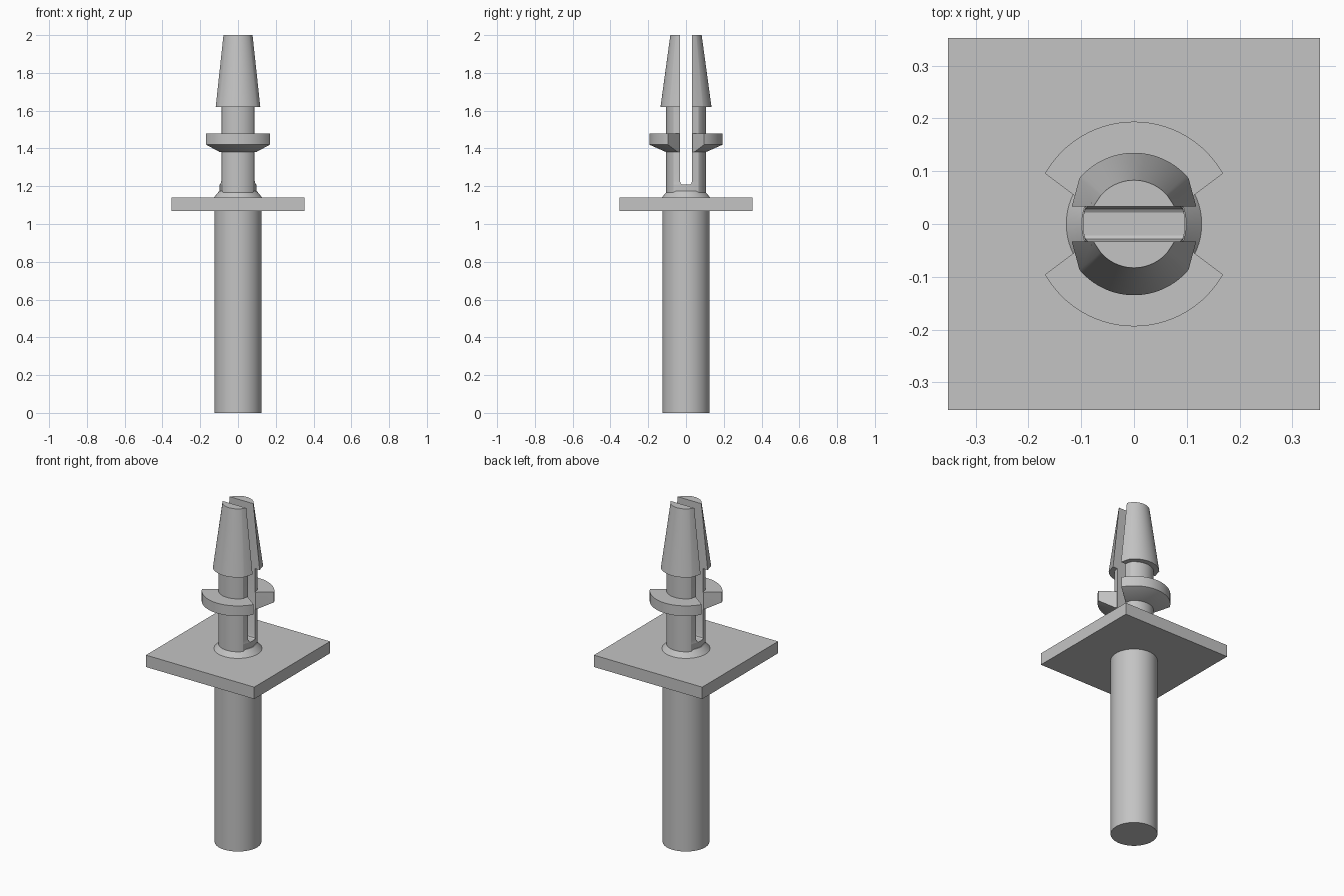
import bpy, bmesh, math

if "Cube" in bpy.data.objects:
    bpy.data.objects.remove(bpy.data.objects["Cube"])

grey = bpy.data.materials.new("light grey plastic")
grey.diffuse_color = (0.55, 0.55, 0.55, 1)
grey.use_nodes = True
grey.node_tree.nodes["Principled BSDF"].inputs["Base Color"].default_value = grey.diffuse_color


def add_object(name, bm, mirror=False):
    bmesh.ops.remove_doubles(bm, verts=bm.verts, dist=1e-5)
    bmesh.ops.recalc_face_normals(bm, faces=bm.faces)
    mesh = bpy.data.meshes.new(name)
    bm.to_mesh(mesh)
    bm.free()
    mesh.materials.append(grey)
    ob = bpy.data.objects.new(name, mesh)
    bpy.context.collection.objects.link(ob)
    if mirror:
        mod = ob.modifiers.new("mirror", 'MIRROR')
        mod.use_axis = (False, True, False)
    bpy.ops.object.select_all(action='DESELECT')
    ob.select_set(True)
    bpy.context.view_layer.objects.active = ob
    bpy.ops.object.shade_smooth_by_angle(angle=math.radians(25))
    return ob


def frustum(name, r1, r2, z1, z2):
    bm = bmesh.new()
    bmesh.ops.create_cone(bm, cap_ends=True, segments=64, radius1=r1, radius2=r2, depth=z2 - z1)
    bmesh.ops.translate(bm, verts=bm.verts, vec=(0, 0, (z1 + z2) / 2))
    return add_object(name, bm)


def half_section(r, x, y, angle):
    """Half-round outline: corner, arc, opposite corner."""
    a = math.radians(angle)
    n = 32
    arc = [a + (math.pi - 2 * a) * i / n for i in range(n + 1)]
    return [(x, y)] + [(r * math.cos(t), r * math.sin(t)) for t in arc] + [(-x, y)]


def loft(name, layers):
    """Stack half sections (z, r, x, y, angle) and mirror them across y."""
    bm = bmesh.new()
    rings = [[bm.verts.new((px, py, z)) for px, py in half_section(r, x, y, a)]
             for z, r, x, y, a in layers]
    for k, (lo, hi) in enumerate(zip(rings, rings[1:])):
        n = len(lo)
        for i in range(n):
            j = (i + 1) % n
            # leave the hidden centre plane open
            if j == 0 and layers[k][3] == 0 and layers[k + 1][3] == 0:
                continue
            bm.faces.new((lo[i], lo[j], hi[j], hi[i]))
    bm.faces.new(rings[0])
    bm.faces.new(rings[-1])
    return add_object(name, bm, mirror=True)


# Long lower post
frustum("post", 0.125, 0.125, 0, 1.075)

# Square plate
bm = bmesh.new()
bmesh.ops.create_cube(bm, size=1)
bmesh.ops.scale(bm, verts=bm.verts, vec=(0.706, 0.706, 0.07))
bmesh.ops.translate(bm, verts=bm.verts, vec=(0, 0, 1.105))
add_object("plate", bm)

# Sloped collar on the plate
frustum("collar", 0.13, 0.099, 1.138, 1.175)

# Split stem with rounded slot floor and tapered snap head
loft("split_snap_legs", [
    (1.14, 0.105, 0.097, 0.0, 40),
    (1.21, 0.105, 0.097, 0.0, 40),
    (1.21, 0.105, 0.095, 0.022, 40),
    (1.214, 0.105, 0.092, 0.028, 40),
    (1.23, 0.105, 0.088, 0.033, 40),
    (1.62, 0.105, 0.088, 0.033, 40),
    (1.62, 0.135, 0.118, 0.033, 40),
    (2.0, 0.083, 0.077, 0.033, 40),
])

# Pair of stop wings with chamfered undersides
loft("stop_wings", [
    (1.38, 0.104, 0.088, 0.035, 24),
    (1.42, 0.194, 0.088, 0.035, 29.6),
    (1.48, 0.194, 0.088, 0.035, 29.6),
])
